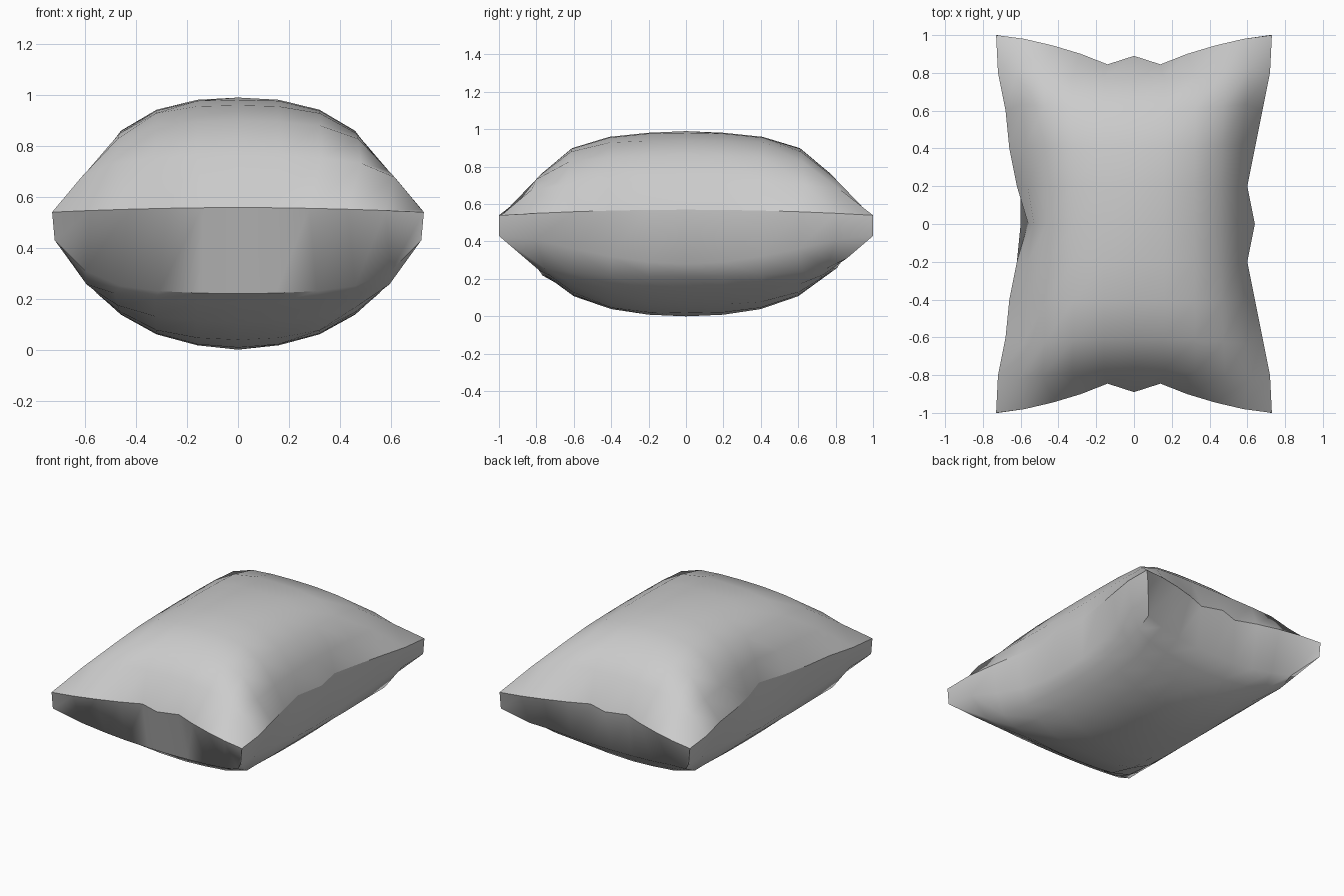
import bpy, bmesh, math

if "Cube" in bpy.data.objects:
    bpy.data.objects.remove(bpy.data.objects["Cube"])

N = 5  # half the number of grid cells each way

# Column / row positions and bulge profiles, from centre outwards
TOP_X, TOP_Y = [0, .16, .32, .46, .56], [0, .2, .41, .61, .77]
TOP_FX, TOP_FY = [1, .98, .89, .70, .38], [1, .98, .93, .79, .48]
BOT_X, BOT_Y = [0, .16, .32, .46, .54], [0, .2, .4, .6, .70]
BOT_FX, BOT_FY = [1, .96, .86, .68, .51], [1, .98, .91, .75, .58]

# Seam outlines, from the middle of each side to the corner
SEAM_END_X = [0, .14, .28, .43, .58, .73]
SEAM_END_Y = [.89, .845, .90, .945, .98, 1.0]
SEAM_SIDE_X = [.64, .60, .64, .68, .72, .73]
SEAM_SIDE_Y = [0, .2, .4, .6, .8, 1.0]
LOW_END_X = [0, .15, .31, .46, .60, .72]
LOW_END_Y = [.77, .77, .775, .79, .86, 1.0]
LOW_END_Z = [.22, .222, .23, .25, .31, .43]
LOW_SIDE_X = [.60, .60, .61, .65, .70, .72]
LOW_SIDE_Z = [.28, .29, .32, .36, .41, .43]


def sgn(k):
    return (k > 0) - (k < 0)


def puff(f, g):
    # a pillow bulge that keeps its corners fairly full
    return .5 * f * g + .5 * min(f, g)


def spread(a, b):
    # outer rows flare towards the corners
    return .055 * (a / 4) ** 3 * (b / 4) ** 2


def top_point(i, j):
    a, b = abs(i), abs(j)
    if b == N:
        z = .558 - .018 * (a / N) ** 2
        return sgn(i) * SEAM_END_X[a], sgn(j) * SEAM_END_Y[a], z
    if a == N:
        x = SEAM_SIDE_X[b]
        if i < 0:  # the left side is pinched in the middle
            x = .56 if b == 0 else x + .02 * (b < 3)
        return sgn(i) * x, sgn(j) * SEAM_SIDE_Y[b], .57 - .03 * (b / N) ** 2
    x = TOP_X[a] + spread(a, b)
    if i == -4 and b == 0:
        x = .53
    return (sgn(i) * x, sgn(j) * (TOP_Y[b] + spread(b, a)),
            .555 + .435 * puff(TOP_FX[a], TOP_FY[b]))


def bottom_point(i, j):
    a, b = abs(i), abs(j)
    if b == N:
        back = (j > 0) * (a < 4)  # softer, fuller rear edge
        return (sgn(i) * LOW_END_X[a], sgn(j) * (LOW_END_Y[a] + .04 * back),
                LOW_END_Z[a] + .04 * back)
    if a == N:
        return sgn(i) * LOW_SIDE_X[b], sgn(j) * SEAM_SIDE_Y[b], LOW_SIDE_Z[b]
    return (sgn(i) * (BOT_X[a] + spread(a, b)), sgn(j) * (BOT_Y[b] + spread(b, a)),
            .43 * (1 - puff(BOT_FX[a], BOT_FY[b])))


bm = bmesh.new()
R = range(-N, N + 1)
top = {(i, j): bm.verts.new(top_point(i, j)) for i in R for j in R}
bot = {(i, j): bm.verts.new(bottom_point(i, j)) for i in R for j in R}

# Puffed upper and lower panels
for i in range(-N, N):
    for j in range(-N, N):
        ring = [(i, j), (i + 1, j), (i + 1, j + 1), (i, j + 1)]
        bm.faces.new([top[k] for k in ring])
        bm.faces.new([bot[k] for k in reversed(ring)])

# Side band joining the two panels
steps = range(-N, N)
rim = ([(k, -N) for k in steps] + [(N, k) for k in steps]
       + [(-k, N) for k in steps] + [(-N, -k) for k in steps])
for p, q in zip(rim, rim[1:] + rim[:1]):
    bm.faces.new([bot[p], bot[q], top[q], top[p]])

bm.verts.index_update()
seam = {top[p].index for p in rim}
mesh = bpy.data.meshes.new("pillow")
bm.to_mesh(mesh)
bm.free()
pillow = bpy.data.objects.new("pillow", mesh)
bpy.context.collection.objects.link(pillow)
bpy.context.view_layer.objects.active = pillow
pillow.select_set(True)
bpy.ops.object.shade_smooth_by_angle(angle=math.radians(45))

# Crisp upper seam all the way round
for e in mesh.edges:
    if e.vertices[0] in seam and e.vertices[1] in seam:
        e.use_edge_sharp = True
